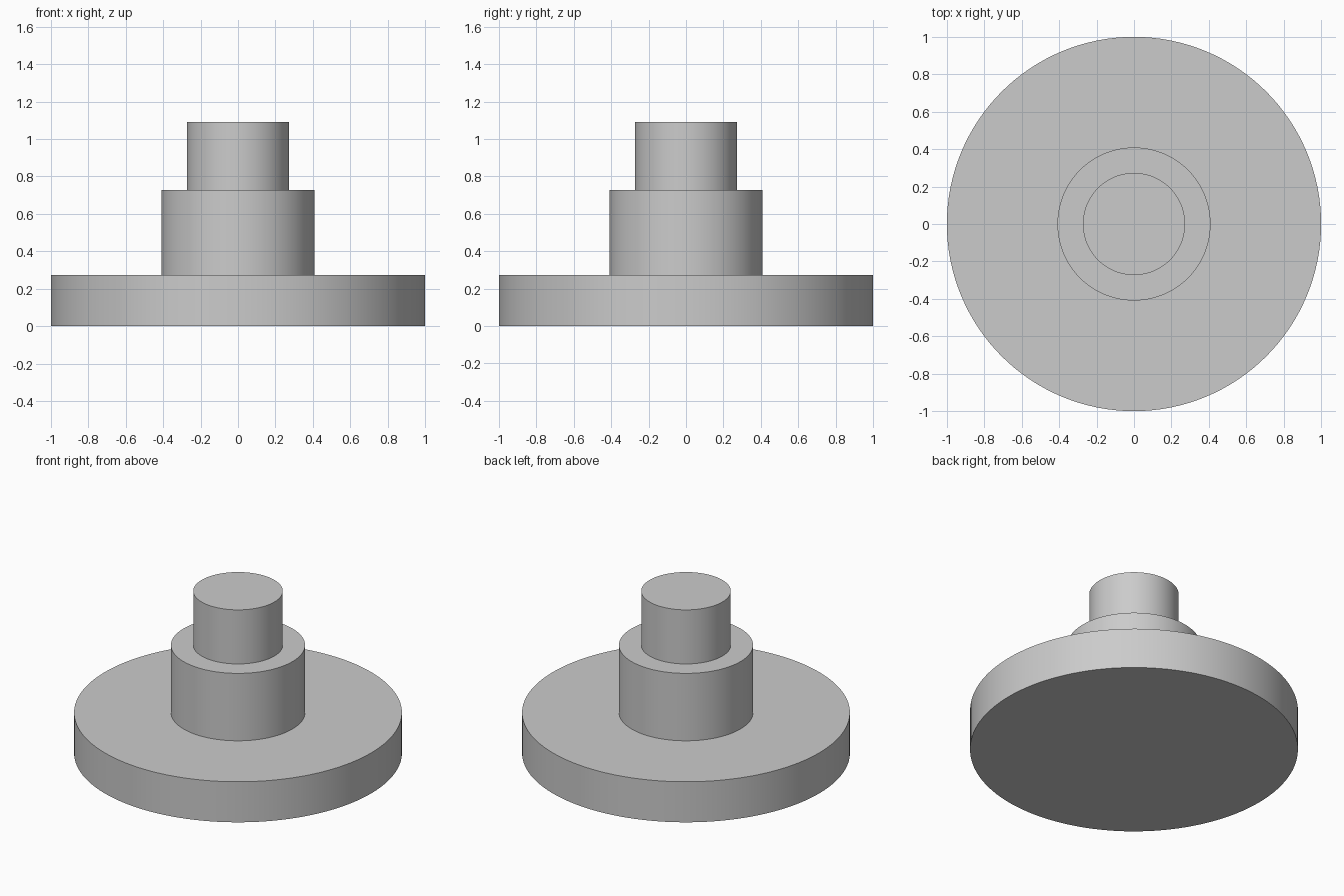
import bpy
import bmesh
import math

SEGMENTS = 128

if "Cube" in bpy.data.objects:
    bpy.data.objects.remove(bpy.data.objects["Cube"], do_unlink=True)

# Plain grey material
grey = bpy.data.materials.new("light_grey")
grey.use_nodes = True
colour = (0.6, 0.6, 0.6, 1)
grey.diffuse_color = colour
grey.node_tree.nodes["Principled BSDF"].inputs["Base Color"].default_value = colour

# Stepped shaft: flange, hub and spigot as (radius, top height)
steps = [(1.0, 0.273), (0.409, 0.727), (0.273, 1.091)]


def add_ring(bm, radius, z):
    return [bm.verts.new((radius * math.cos(a), radius * math.sin(a), z))
            for a in (math.tau * i / SEGMENTS for i in range(SEGMENTS))]


def bridge(bm, lower, upper):
    for i in range(SEGMENTS):
        j = (i + 1) % SEGMENTS
        bm.faces.new((lower[i], lower[j], upper[j], upper[i]))


# One closed solid: a wall and a shoulder for every step, capped at both ends
bm = bmesh.new()
base = 0
previous = None
for radius, top in steps:
    lower = add_ring(bm, radius, base)
    upper = add_ring(bm, radius, top)
    if previous:
        bridge(bm, previous, lower)
    else:
        bm.faces.new(lower[::-1])
    bridge(bm, lower, upper)
    previous, base = upper, top
bm.faces.new(previous)

mesh = bpy.data.meshes.new("stepped_flange")
bm.to_mesh(mesh)
bm.free()
mesh.materials.append(grey)
flange = bpy.data.objects.new("stepped_flange", mesh)
bpy.context.collection.objects.link(flange)

# Smooth walls with crisp rims
bpy.ops.object.select_all(action="DESELECT")
flange.select_set(True)
bpy.context.view_layer.objects.active = flange
bpy.ops.object.shade_smooth_by_angle(angle=math.radians(30))
